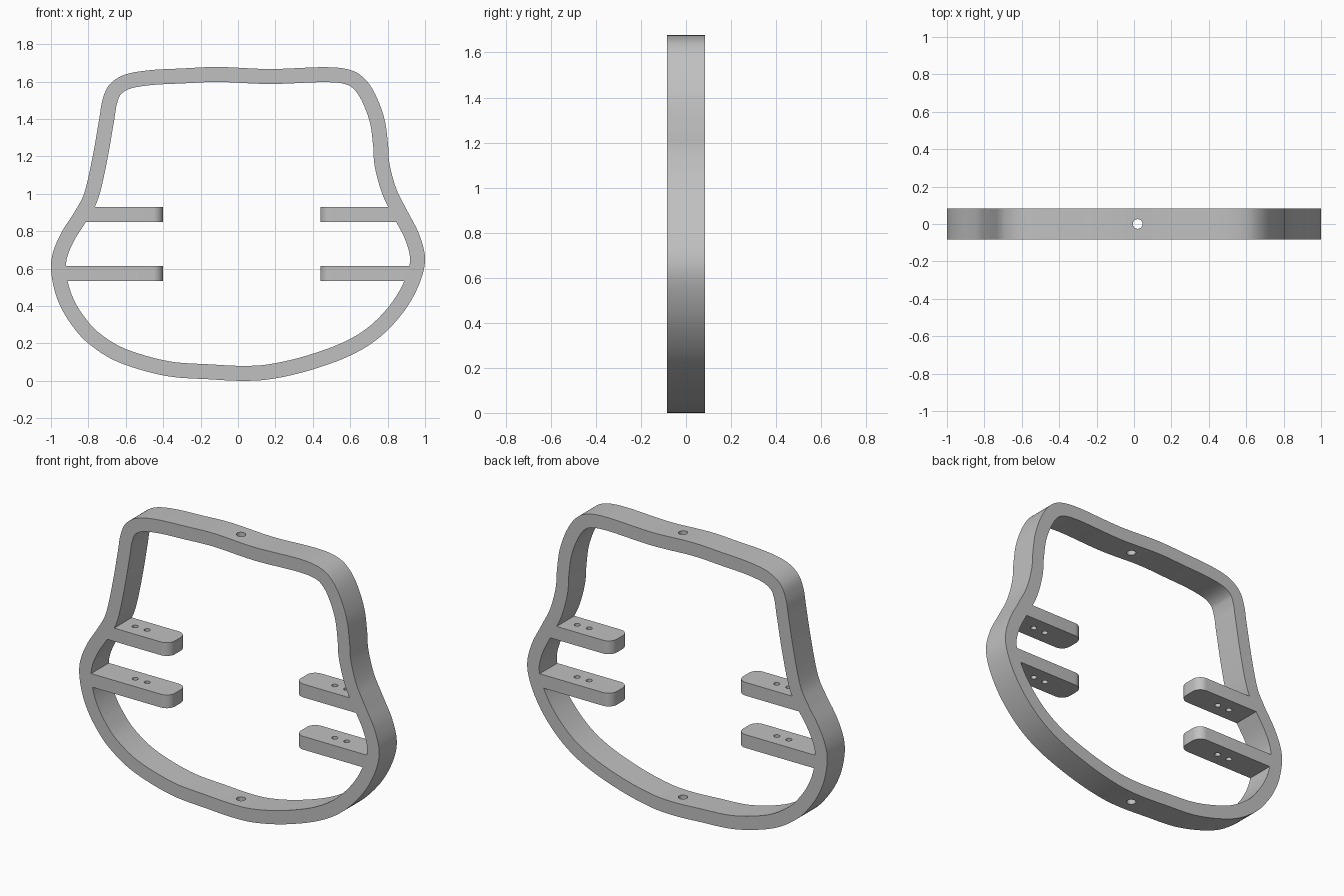
import bpy, bmesh, math
from mathutils import Vector

if "Cube" in bpy.data.objects:
    bpy.data.objects.remove(bpy.data.objects["Cube"], do_unlink=True)

HALF_DEPTH = 0.084
WALL = 0.08
MIDDLE = 0.02      # holes and arm tips mirror about this x

grey = bpy.data.materials.new("plain grey")
grey.use_nodes = True
grey.diffuse_color = (0.53, 0.53, 0.53, 1)
grey.node_tree.nodes["Principled BSDF"].inputs["Base Color"].default_value = grey.diffuse_color


def make_object(name, bm):
    bmesh.ops.recalc_face_normals(bm, faces=bm.faces[:])
    mesh = bpy.data.meshes.new(name)
    bm.to_mesh(mesh)
    bm.free()
    mesh.materials.append(grey)
    obj = bpy.data.objects.new(name, mesh)
    bpy.context.collection.objects.link(obj)
    return obj


def smooth_loop(points, steps):
    """Closed Catmull-Rom curve: returns (position, tangent) pairs."""
    result = []
    n = len(points)
    for i in range(n):
        a, b, c, d = (points[(i + k) % n] for k in (-1, 0, 1, 2))
        m0, m1 = (c - a) / 2, (d - b) / 2
        q = 3 * (b - c) + 2 * m0 + m1
        r = 2 * (b - c) + m0 + m1
        for s in range(steps):
            t = s / steps
            pos = b + m0 * t - q * t * t + r * t ** 3
            result.append((pos, (m0 - 2 * q * t + 3 * r * t * t).normalized()))
    return result


def combine(target, other, operation):
    """Apply a boolean to the target and delete the other object."""
    mod = target.modifiers.new("combine", 'BOOLEAN')
    mod.operation = operation
    mod.solver = 'EXACT'
    mod.object = other
    bpy.context.view_layer.objects.active = target
    bpy.ops.object.modifier_apply(modifier=mod.name)
    bpy.data.objects.remove(other, do_unlink=True)


# Frame: outer outline (x, z), anticlockwise from the top, with an even wall
outline = [Vector(p) for p in (
    (-.1, 1.678), (-.3, 1.67), (-.48, 1.66), (-.61, 1.635), (-.69, 1.58),
    (-.725, 1.5), (-.742, 1.4), (-.777, 1.2), (-.82, 1.01), (-.87, .91),
    (-.94, .8), (-.985, .7), (-1, .61), (-.985, .5), (-.95, .4),
    (-.89, .3), (-.8, .2), (-.64, .1), (-.39, .027), (-.15, .008),
    (.03, 0), (.18, .01), (.38, .055), (.6, .135), (.76, .235),
    (.89, .375), (.97, .52), (1, .65), (.97, .78), (.907, .905),
    (.847, 1.025), (.81, 1.16), (.802, 1.265), (.783, 1.4), (.735, 1.53),
    (.675, 1.617), (.596, 1.663), (.46, 1.677), (.17, 1.667))]
bm = bmesh.new()
rings = []
for pos, tan in smooth_loop(outline, 6):
    inner = pos + Vector((-tan.y, tan.x)) * WALL
    rings.append([bm.verts.new((p.x, y, p.y)) for p, y in (
        (pos, -HALF_DEPTH), (pos, HALF_DEPTH), (inner, HALF_DEPTH), (inner, -HALF_DEPTH))])
for i, ring in enumerate(rings):
    following = rings[(i + 1) % len(rings)]
    for k in range(4):
        j = (k + 1) % 4
        bm.faces.new((ring[k], ring[j], following[j], following[k]))
frame = make_object("frame", bm)


# Arms: flat bars with rounded tips, joined to the wall
def make_arm(name, tip, root, bottom):
    radius = 0.055
    inward = math.copysign(1, tip - root)
    profile = [(root, -HALF_DEPTH)]
    for side in (-1, 1):
        arc = []
        for k in range(9):
            a = k / 8 * math.pi / 2
            arc.append((tip - inward * radius * (1 - math.sin(a)),
                        side * (HALF_DEPTH - radius * (1 - math.cos(a)))))
        profile += arc if side < 0 else arc[::-1]
    profile.append((root, HALF_DEPTH))
    bm = bmesh.new()
    base = bm.faces.new([bm.verts.new((x, y, bottom)) for x, y in profile])
    top = bmesh.ops.extrude_face_region(bm, geom=[base])["geom"]
    bmesh.ops.translate(bm, vec=(0, 0, WALL),
                        verts=[v for v in top if isinstance(v, bmesh.types.BMVert)])
    return make_object(name, bm)


for level, bottom, roots in (("upper", .85, (-.84, .88)), ("lower", .535, (-.945, .94))):
    for side, label, root in ((-1, "right", roots[0]), (1, "left", roots[1])):
        arm = make_arm(f"{level}_{label}_arm", MIDDLE + side * .42, root, bottom)
        combine(frame, arm, 'UNION')


# Holes: one through the top and bottom of the frame, two through each arm
def drill(x, radius, low, high):
    bm = bmesh.new()
    bmesh.ops.create_cone(bm, cap_ends=True, segments=24, radius1=radius,
                          radius2=radius, depth=high - low)
    bmesh.ops.translate(bm, verts=bm.verts[:], vec=(x, 0, (low + high) / 2))
    cutter = make_object("drill", bm)
    cutter.hide_render = True
    combine(frame, cutter, 'DIFFERENCE')


drill(MIDDLE, .026, -.1, 1.8)
for side in (-1, 1):
    for reach in (.625, .705):
        drill(MIDDLE + side * reach, .017, .45, 1.0)

bpy.ops.object.select_all(action='DESELECT')
frame.select_set(True)
bpy.context.view_layer.objects.active = frame
bpy.ops.object.shade_smooth_by_angle(angle=math.radians(30))
